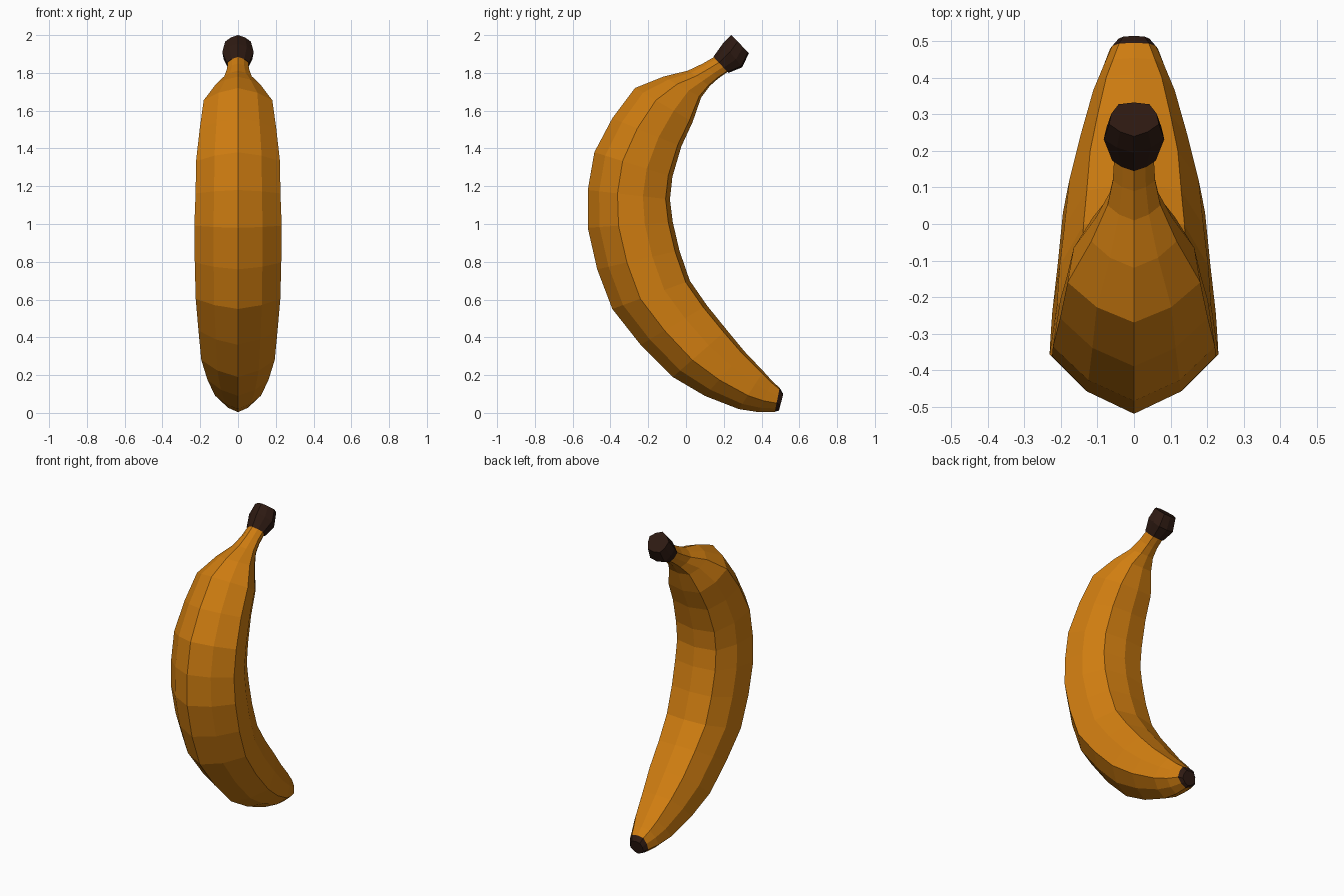
import bpy, bmesh, math

if "Cube" in bpy.data.objects:
    bpy.data.objects.remove(bpy.data.objects["Cube"])

def material(name, rgb):
    m = bpy.data.materials.new(name)
    m.diffuse_color = (*rgb, 1)
    m.use_nodes = True
    m.node_tree.nodes["Principled BSDF"].inputs["Base Color"].default_value = m.diffuse_color
    return m

PEEL = material("peel_orange", (0.638, 0.209, 0.0055))
DARK = material("dark_brown", (0.027, 0.0103, 0.006))
BULGE = 0.91        # radius of the face middles relative to the five ridges
WIDEN = 1.03

def section(bm, oy, oz, iy, iz):
    """Ten-sided ring with five ridges, spanning outer point to inner point."""
    length = math.hypot(oy - iy, oz - iz)
    r = length / (1 + BULGE)
    dy, dz = (oy - iy) / length, (oz - iz) / length
    cy, cz = oy - dy * r, oz - dz * r
    ring = []
    for k in range(10):
        a = k * math.pi / 5
        rad = r * (BULGE if k % 2 else 1)
        u = rad * math.cos(a)
        ring.append(bm.verts.new((WIDEN * rad * math.sin(a), cy + dy * u, cz + dz * u)))
    return ring

def loft(name, sections, mat, cap_last=False):
    bm = bmesh.new()
    rings = [section(bm, *s) for s in sections]
    for a, b in zip(rings, rings[1:]):
        for k in range(10):
            n = (k + 1) % 10
            bm.faces.new((a[k], a[n], b[n], b[k]))
    if cap_last:
        bm.faces.new(rings[-1])
    bmesh.ops.recalc_face_normals(bm, faces=bm.faces)
    me = bpy.data.meshes.new(name)
    bm.to_mesh(me)
    bm.free()
    me.materials.append(mat)
    ob = bpy.data.objects.new(name, me)
    bpy.context.collection.objects.link(ob)
    return ob

# Sections from blossom end to stem: outer y, z, inner y, z
body = [
    (0.47, 0.006, 0.496, 0.132),
    (0.385, 0.004, 0.455, 0.17),
    (0.28, 0.02, 0.41, 0.22),
    (0.10, 0.09, 0.31, 0.325),
    (-0.07, 0.19, 0.215, 0.44),
    (-0.24, 0.36, 0.11, 0.57),
    (-0.39, 0.55, 0.02, 0.70),
    (-0.47, 0.76, -0.035, 0.86),
    (-0.52, 0.98, -0.07, 1.01),
    (-0.52, 1.18, -0.085, 1.13),
    (-0.485, 1.38, -0.072, 1.25),
    (-0.39, 1.56, -0.025, 1.41),
    (-0.27, 1.72, 0.035, 1.54),
    (-0.12, 1.78, 0.08, 1.67),
    (0.01, 1.812, 0.125, 1.73),
    (0.09, 1.85, 0.17, 1.77),
    (0.15, 1.885, 0.22, 1.805),
]

# Peel
loft("peel", body, PEEL)

# Dark cut end of the stem
loft("stem_end", [body[-1], (0.145, 1.885, 0.225, 1.80),
                  (0.195, 1.955, 0.298, 1.83), (0.24, 2.0, 0.333, 1.905)], DARK, True)

# Dark blossom tip
loft("blossom_tip", [body[0], (0.492, 0.012, 0.515, 0.10)], DARK, True)
